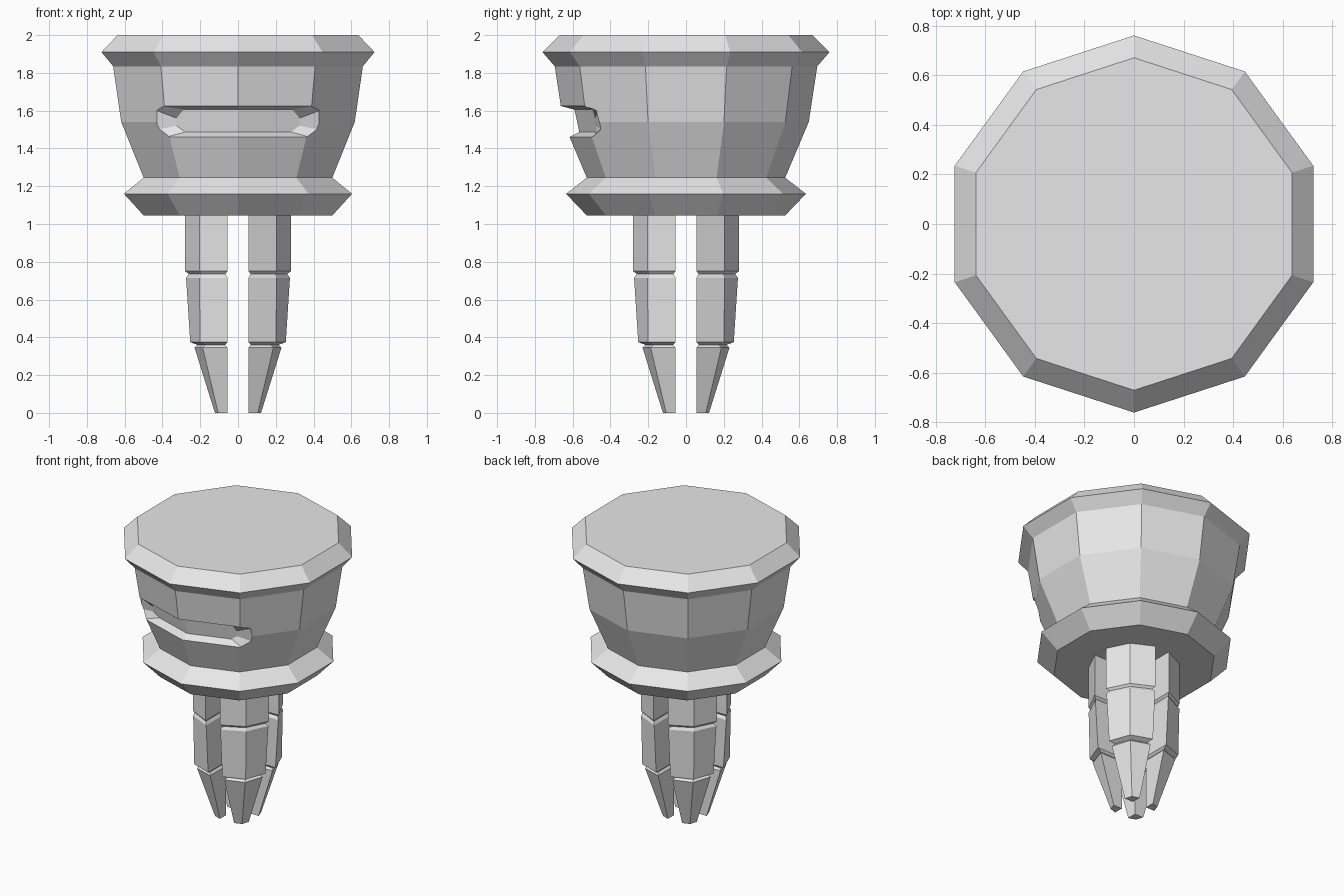
import bpy, bmesh, math

cube = bpy.data.objects.get("Cube")
if cube:
    bpy.data.objects.remove(cube, do_unlink=True)

grey = bpy.data.materials.new("plain grey")
grey.use_nodes = True
grey.diffuse_color = (0.8, 0.8, 0.8, 1)
grey.node_tree.nodes["Principled BSDF"].inputs["Base Color"].default_value = (0.8, 0.8, 0.8, 1)


def loft(name, rings, split_end=None):
    """Skin a list of equal-length point rings into a closed flat-shaded solid."""
    bm = bmesh.new()
    loops = [[bm.verts.new(p) for p in ring] for ring in rings]
    n = len(rings[0])
    for a, b in zip(loops, loops[1:]):
        for i in range(n):
            j = (i + 1) % n
            bm.faces.new((a[i], a[j], b[j], b[i]))
    bm.faces.new(loops[0])
    end = loops[-1]
    if split_end:  # fold the end cap along the line from point 0 to split_end
        bm.faces.new(end[:split_end + 1])
        bm.faces.new(end[split_end:] + end[:1])
    else:
        bm.faces.new(end)
    bmesh.ops.recalc_face_normals(bm, faces=bm.faces)
    mesh = bpy.data.meshes.new(name)
    bm.to_mesh(mesh)
    bm.free()
    mesh.materials.append(grey)
    obj = bpy.data.objects.new(name, mesh)
    bpy.context.collection.objects.link(obj)
    return obj


# Ten-sided head: (radius, height) from the bottom collar to the top rim
profile = [(0.525, 1.045), (0.635, 1.16), (0.525, 1.245), (0.65, 1.54),
           (0.695, 1.835), (0.76, 1.91), (0.67, 2.0)]
angles = [math.radians(-90 + 36 * k) for k in range(10)]
head = loft("head", [[(r * math.cos(a), r * math.sin(a), z) for a in angles]
                     for r, z in profile])


# Slot cutter: half outlines (x, y, z), mirrored across x = 0
def mirrored(half):
    return half + [(-x, y, z) for x, y, z in reversed(half[1:-1])]


lip = [(0, -0.664, 1.625), (0.40, -0.535, 1.625), (0.43, -0.465, 1.60),
       (0.43, -0.45, 1.50), (0.38, -0.495, 1.46), (0, -0.618, 1.46)]
floor = [(0, -0.59, 1.605), (0.29, -0.495, 1.605), (0.325, -0.482, 1.56),
         (0.325, -0.475, 1.52), (0.28, -0.473, 1.487), (0, -0.565, 1.487)]
front = [(x, -0.9, z) for x, y, z in lip]
cutter = loft("slot_cutter", [mirrored(front), mirrored(lip), mirrored(floor)], split_end=5)
cutter.hide_render = True

cut = head.modifiers.new("slot", "BOOLEAN")
cut.operation = "DIFFERENCE"
cut.solver = "EXACT"
cut.object = cutter
bpy.context.view_layer.objects.active = head
bpy.ops.object.modifier_apply(modifier=cut.name)
bpy.data.objects.remove(cutter, do_unlink=True)

# Four jointed prongs: (height, inner edge, outer edge, diagonal ridge)
sections = [(1.05, 0.055, 0.28, 0.205), (0.75, 0.055, 0.28, 0.205),
            (0.735, 0.068, 0.26, 0.195), (0.715, 0.055, 0.275, 0.205),
            (0.375, 0.055, 0.253, 0.20), (0.36, 0.068, 0.215, 0.175),
            (0.345, 0.055, 0.23, 0.187), (0.0, 0.055, 0.122, 0.105)]
for side, sx in (("left", 1), ("right", -1)):
    for end, sy in (("front", -1), ("back", 1)):
        loft(f"{end}_{side}_prong",
             [[(sx * i, sy * i, z), (sx * o, sy * i, z), (sx * d, sy * d, z), (sx * i, sy * o, z)]
              for z, i, o, d in sections])
